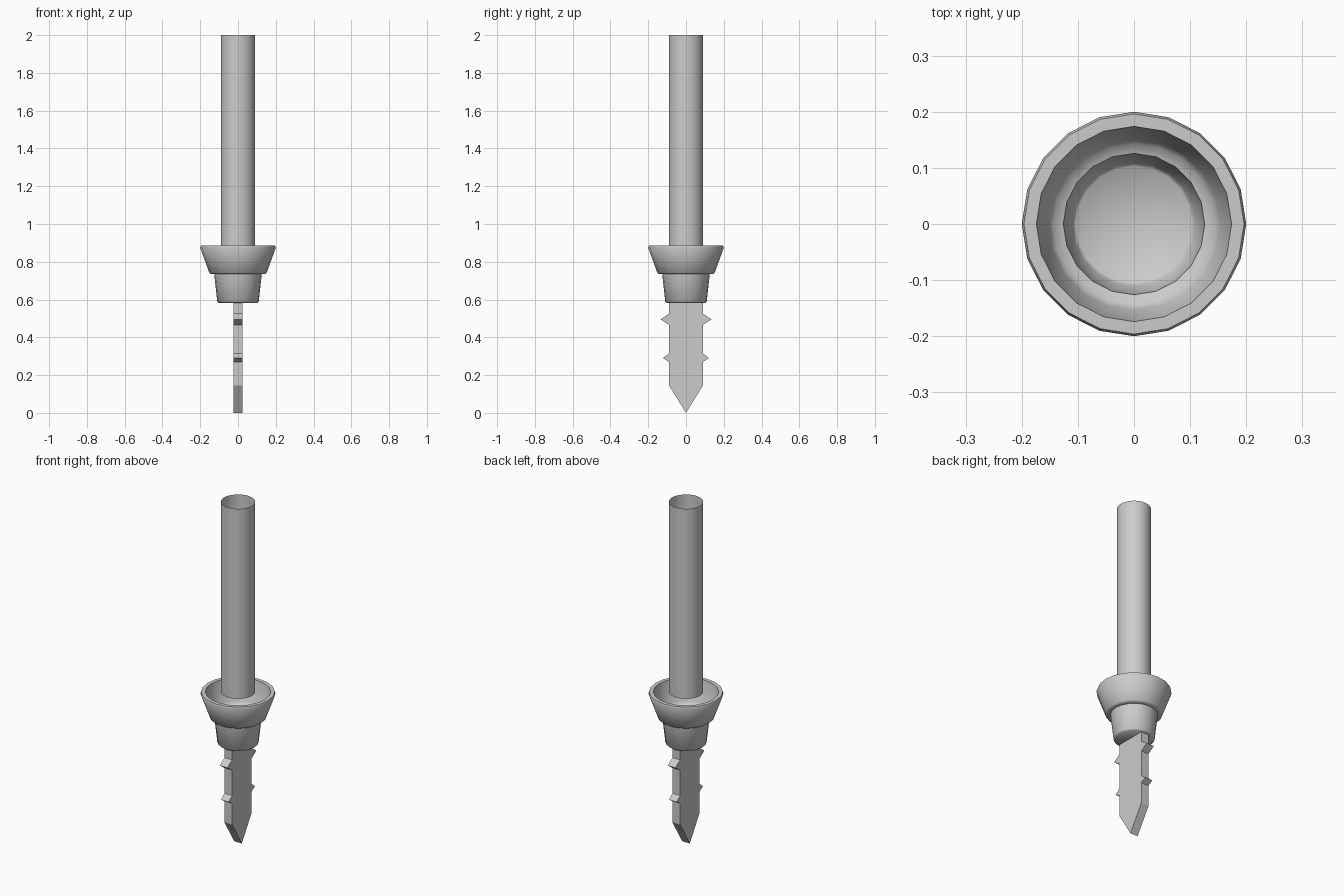
import bpy, bmesh, math

if "Cube" in bpy.data.objects:
    bpy.data.objects.remove(bpy.data.objects["Cube"])


def finish(name, bm, angle=35):
    bmesh.ops.recalc_face_normals(bm, faces=bm.faces)
    mesh = bpy.data.meshes.new(name)
    bm.to_mesh(mesh)
    bm.free()
    ob = bpy.data.objects.new(name, mesh)
    bpy.context.collection.objects.link(ob)
    bpy.ops.object.select_all(action='DESELECT')
    ob.select_set(True)
    bpy.context.view_layer.objects.active = ob
    bpy.ops.object.shade_smooth_by_angle(angle=math.radians(angle))
    return ob


def lathe(name, profile, sides, angle=35):
    """Revolve (radius, height) points around z."""
    bm = bmesh.new()
    verts = [bm.verts.new((r, 0, z)) for r, z in profile]
    edges = [bm.edges.new(p) for p in zip(verts, verts[1:])]
    bmesh.ops.spin(bm, geom=verts + edges, cent=(0, 0, 0), axis=(0, 0, 1),
                   angle=math.tau, steps=sides, use_merge=False)
    bmesh.ops.remove_doubles(bm, verts=bm.verts, dist=1e-5)
    return finish(name, bm, angle)


# Open thin-walled tube, hovering at the collar rim
lathe("shaft", [(0.091, 0.885), (0.091, 2.0)], 32)

# Stepped cup: closed bottom, thin lower wall, ledge and flared rim
lathe("stepped_collar", [
    (0, 0.583), (0.103, 0.583), (0.11, 0.59),
    (0.126, 0.735), (0.143, 0.735), (0.152, 0.742),
    (0.2, 0.874), (0.196, 0.885), (0.174, 0.885),
    (0.153, 0.757), (0.144, 0.743), (0.127, 0.737)], 20, 50)

# Flat barbed blade: half outline (y, z), mirrored and extruded along x
half = [(0.09, 0.145), (0.09, 0.27), (0.122, 0.29), (0.09, 0.315),
        (0.09, 0.465), (0.135, 0.495), (0.09, 0.525), (0.09, 0.583)]
outline = [(0, 0)] + half + [(-y, z) for y, z in reversed(half)]
bm = bmesh.new()
face = bm.faces.new([bm.verts.new((-0.025, y, z)) for y, z in outline])
ext = bmesh.ops.extrude_face_region(bm, geom=[face], use_keep_orig=True)
bmesh.ops.translate(bm, vec=(0.05, 0, 0),
                    verts=[g for g in ext["geom"] if isinstance(g, bmesh.types.BMVert)])
finish("barbed_blade", bm, 30)
